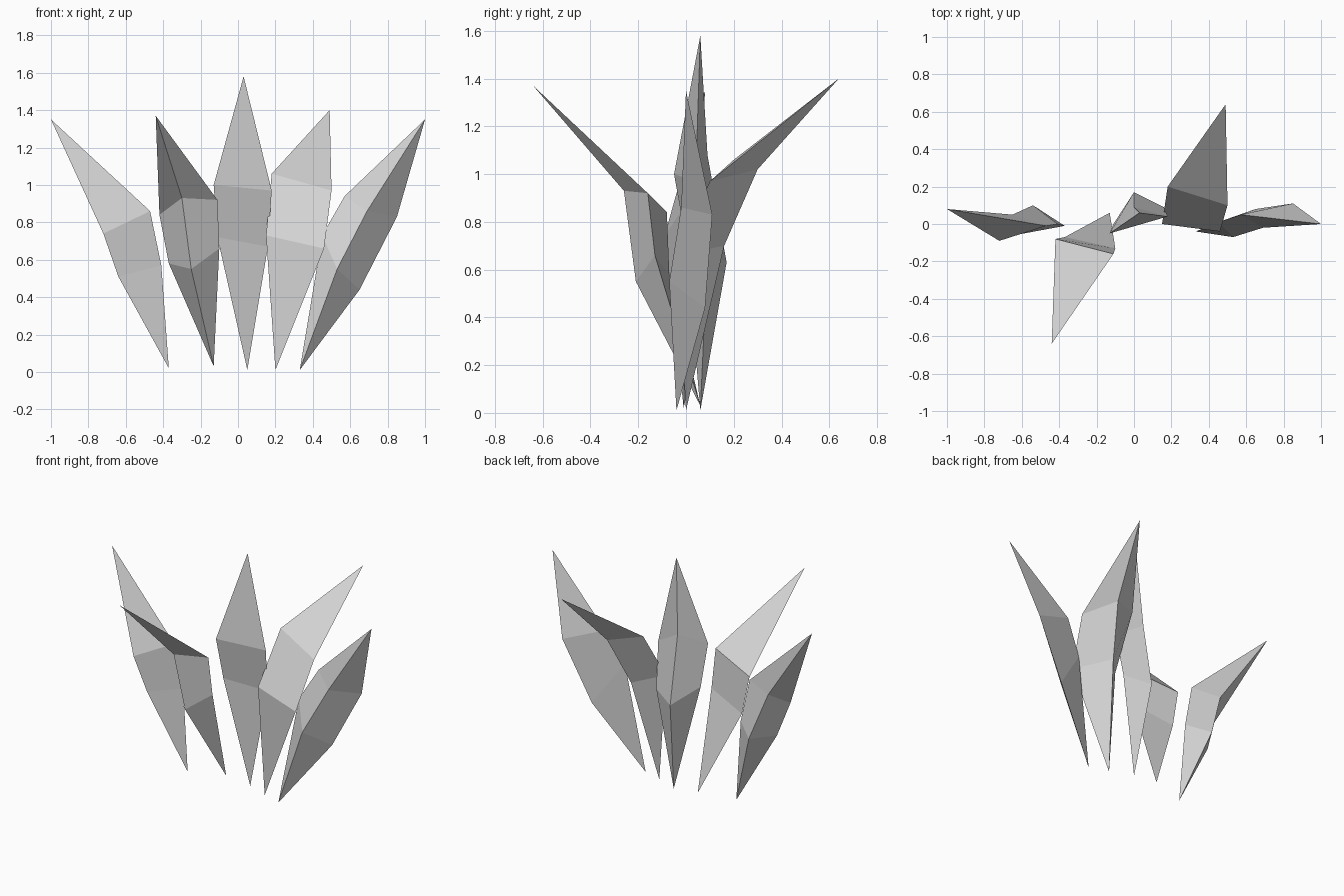
import bpy
import bmesh
from mathutils import Vector

default_cube = bpy.data.objects.get("Cube")
if default_cube:
    bpy.data.objects.remove(default_cube, do_unlink=True)

# One plain stone colour for every shard
stone_grey = bpy.data.materials.new("stone_grey")
stone_grey.use_nodes = True
grey = (0.65, 0.65, 0.65, 1)
stone_grey.diffuse_color = grey
principled = next(node for node in stone_grey.node_tree.nodes
                  if node.type == "BSDF_PRINCIPLED")
principled.inputs["Base Color"].default_value = grey


def make_shard(name, root, lower_ring, upper_ring, tip):
    """Three-sided crystal: root point, two matching rings, and a tip point."""
    bm = bmesh.new()
    root_vert = bm.verts.new(Vector(root))
    tip_vert = bm.verts.new(Vector(tip))
    lower = [bm.verts.new(Vector(point)) for point in lower_ring]
    upper = [bm.verts.new(Vector(point)) for point in upper_ring]
    sides = len(lower)
    for i in range(sides):
        following = (i + 1) % sides
        bm.faces.new((root_vert, lower[following], lower[i]))
        bm.faces.new((lower[i], lower[following], upper[following], upper[i]))
        bm.faces.new((upper[i], upper[following], tip_vert))
    bmesh.ops.recalc_face_normals(bm, faces=bm.faces[:])

    mesh = bpy.data.meshes.new(name)
    bm.to_mesh(mesh)
    bm.free()
    mesh.materials.append(stone_grey)
    shard = bpy.data.objects.new(name, mesh)
    bpy.context.collection.objects.link(shard)
    return shard


# Shard leaning far out to the right
make_shard(
    "outer_right_shard",
    root=(-.37, -.01, .02),
    lower_ring=[(-.64, -.06, .51), (-.41, 0, .57), (-.54, .1, .52)],
    upper_ring=[(-.72, -.09, .74), (-.47, -.01, .86), (-.65, .05, .83)],
    tip=(-1, .08, 1.35),
)

# Shard bending forward
make_shard(
    "forward_shard",
    root=(-.13, .06, .03),
    lower_ring=[(-.37, -.07, .58), (-.25, -.21, .55), (-.1, -.13, .66)],
    upper_ring=[(-.42, -.08, .84), (-.3, -.26, .93), (-.11, -.16, .92)],
    tip=(-.44, -.64, 1.37),
)

# Tall upright shard in the middle
make_shard(
    "central_shard",
    root=(.05, .06, .01),
    lower_ring=[(-.11, 0, .72), (.16, .09, .67), (0, .17, .63)],
    upper_ring=[(-.13, -.05, 1), (.18, .04, .97), (0, .09, 1.08)],
    tip=(.03, .06, 1.58),
)

# Shard bending backward
make_shard(
    "backward_shard",
    root=(.2, 0, .01),
    lower_ring=[(.15, 0, .73), (.46, -.04, .66), (.3, .16, .7)],
    upper_ring=[(.18, .2, 1.06), (.5, .1, .97), (.38, .3, 1.02)],
    tip=(.49, .64, 1.4),
)

# Shard leaning far out to the left
make_shard(
    "outer_left_shard",
    root=(.33, -.04, .01),
    lower_ring=[(.45, .01, .73), (.53, -.07, .55), (.65, .08, .44)],
    upper_ring=[(.57, .05, .94), (.69, -.02, .86), (.85, .11, .83)],
    tip=(1, 0, 1.35),
)
